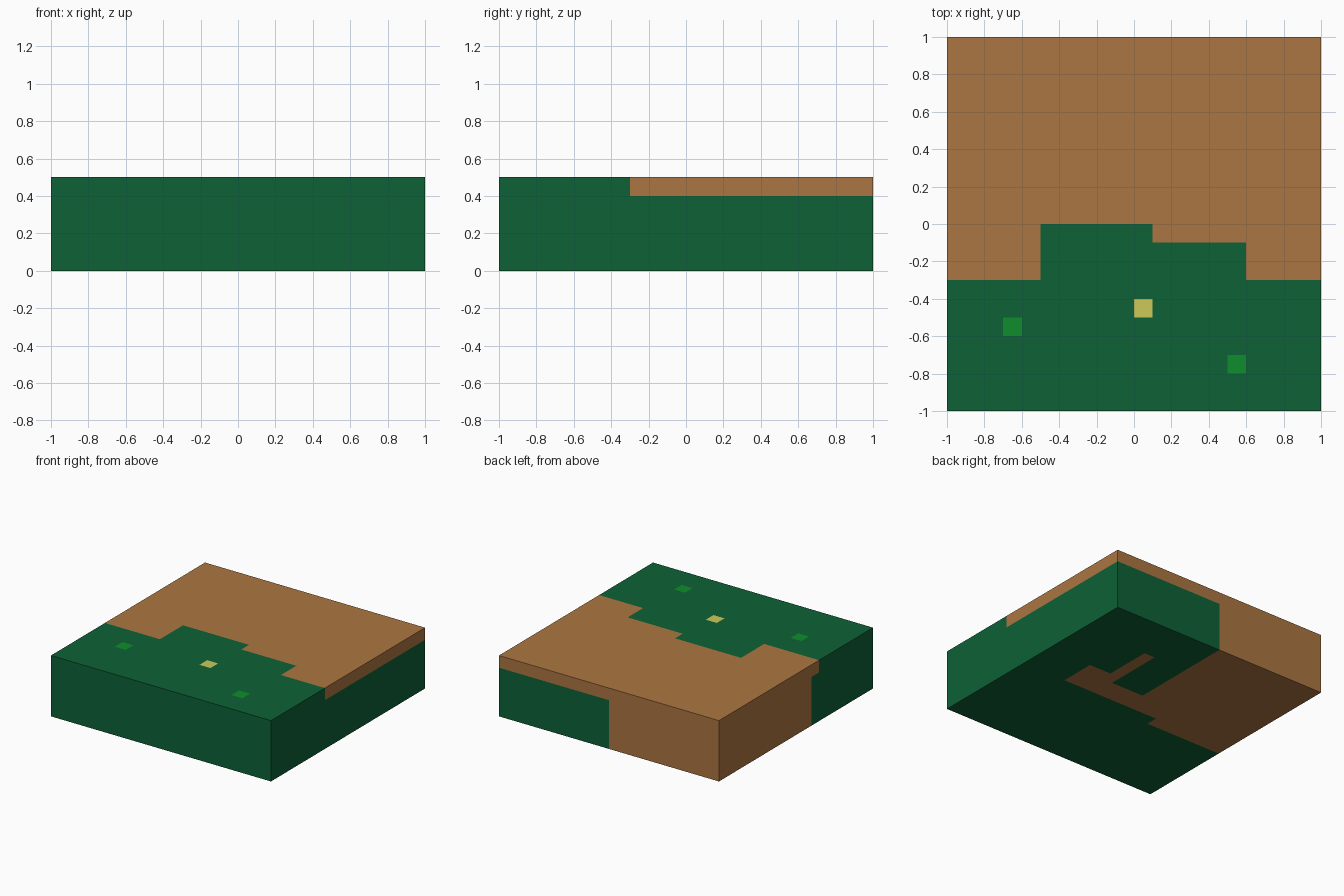
import bpy, bmesh
from mathutils import Vector

if "Cube" in bpy.data.objects:
    bpy.data.objects.remove(bpy.data.objects["Cube"])


def material(name, rgb):
    m = bpy.data.materials.new(name)
    m.diffuse_color = (*rgb, 1.0)
    m.use_nodes = True
    m.node_tree.nodes["Principled BSDF"].inputs["Base Color"].default_value = m.diffuse_color
    return m


GREEN, BROWN, LEAF, YELLOW = range(4)
materials = [
    material("dark green", (0.004, 0.120, 0.037)),
    material("earth brown", (0.413, 0.181, 0.054)),
    material("leaf green", (0.0044, 0.268, 0.026)),
    material("pale yellow", (0.610, 0.584, 0.102)),
]


def inside(u, v, rects):
    return any(a < u < b and c < v < d for a, b, c, d in rects)


# Painted regions as rectangles: x min, x max, y min, y max
TOP_GRASS = [(-1, 1, -1, -0.3), (-0.5, 0.1, -0.3, 0), (0.1, 0.6, -0.3, -0.1)]
TOP_LEAVES = [(-0.7, -0.6, -0.6, -0.5), (0.5, 0.6, -0.8, -0.7)]
TOP_FLOWER = [(0, 0.1, -0.5, -0.4)]
BOTTOM_EARTH = [(-1, -0.3, -0.2, 1), (-0.3, 0, -0.1, 1), (0, 0.3, -0.1, 0.1),
                (0.3, 0.4, -0.1, 0.6), (0.4, 0.6, -0.1, 0.2)]


def colour(c, n):
    if n.z > 0.5:  # top
        if inside(c.x, c.y, TOP_FLOWER):
            return YELLOW
        if inside(c.x, c.y, TOP_LEAVES):
            return LEAF
        return GREEN if inside(c.x, c.y, TOP_GRASS) else BROWN
    if n.z < -0.5:  # underside
        return BROWN if inside(c.x, c.y, BOTTOM_EARTH) else GREEN
    if n.y < -0.5:  # front
        return GREEN
    if n.y > 0.5:  # back
        return BROWN if c.z > 0.4 or c.x < 0 else GREEN
    if c.z > 0.4:  # top strip on the sides
        return BROWN if c.y > -0.3 else GREEN
    return BROWN if n.x < -0.5 and c.y > -0.2 else GREEN


# Ground block: a box cut along a 0.1 grid, then coloured by region
bm = bmesh.new()
bmesh.ops.create_cube(bm, size=1)
for v in bm.verts:
    v.co = Vector((v.co.x * 2, v.co.y * 2, (v.co.z + 0.5) * 0.5))


def cut(axis, value):
    co, no = Vector(), Vector()
    co[axis], no[axis] = value, 1
    bmesh.ops.bisect_plane(bm, geom=bm.verts[:] + bm.edges[:] + bm.faces[:],
                           plane_co=co, plane_no=no)


for i in range(-9, 10):
    cut(0, i / 10)
    cut(1, i / 10)
cut(2, 0.4)

bm.normal_update()
for f in bm.faces:
    f.material_index = colour(f.calc_center_median(), f.normal)

mesh = bpy.data.meshes.new("ground_block")
bm.to_mesh(mesh)
bm.free()
for m in materials:
    mesh.materials.append(m)
block = bpy.data.objects.new("ground_block", mesh)
bpy.context.collection.objects.link(block)
